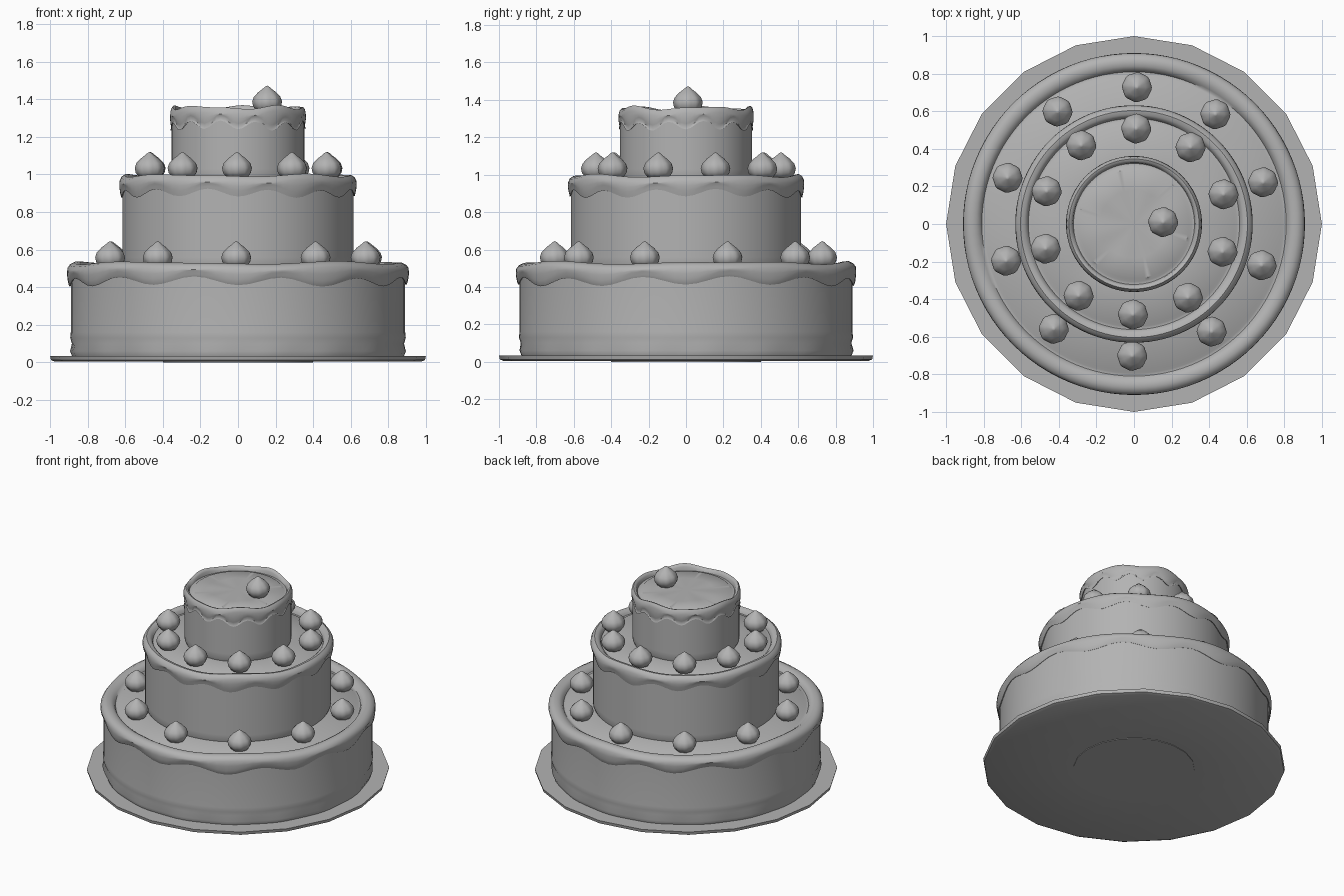
import bpy, bmesh
from math import sin, cos, pi, tau, radians

if "Cube" in bpy.data.objects:
    bpy.data.objects.remove(bpy.data.objects["Cube"])

grey = bpy.data.materials.new("plain grey")
grey.use_nodes = True
COLOUR = (0.45, 0.45, 0.45, 1)
grey.diffuse_color = COLOUR
grey.node_tree.nodes["Principled BSDF"].inputs["Base Color"].default_value = COLOUR


def lathe(name, profile, segs, location=(0, 0, 0), sharp=40):
    """Spin profile(angle), a list of (radius, height), around z."""
    bm = bmesh.new()
    rings = []
    for i in range(segs):
        a = pi / 2 + tau * i / segs
        rings.append([bm.verts.new((r * cos(a), r * sin(a), z)) for r, z in profile(a)])
    for i in range(segs):
        a, b = rings[i], rings[(i + 1) % segs]
        for j in range(len(a) - 1):
            bm.faces.new((a[j], b[j], b[j + 1], a[j + 1]))
    bmesh.ops.remove_doubles(bm, verts=bm.verts, dist=1e-5)
    bmesh.ops.recalc_face_normals(bm, faces=bm.faces)
    mesh = bpy.data.meshes.new(name)
    bm.to_mesh(mesh)
    bm.free()
    mesh.materials.append(grey)
    obj = bpy.data.objects.new(name, mesh)
    obj.location = location
    bpy.context.collection.objects.link(obj)
    bpy.ops.object.select_all(action="DESELECT")
    obj.select_set(True)
    bpy.context.view_layer.objects.active = obj
    bpy.ops.object.shade_smooth_by_angle(angle=radians(sharp))
    return obj


# Serving board with a shallow foot disc
lathe("board", lambda a: [(0, 0), (0.4, 0), (0.4, 0.004), (0.975, 0.004), (0.995, 0.012),
                          (1, 0.034), (0.88, 0.034), (0, 0.034)], 20, sharp=30)


def sponge(name, radius, bottom, top, ripple):
    def profile(a):
        wob = ripple * (0.5 + 0.5 * sin(17 * a))
        return [(radius - 0.012 + wob, bottom), (radius + wob, bottom + 0.03),
                (radius - ripple, bottom + 0.07), (radius + ripple * 0.5, bottom + 0.1),
                (radius, bottom + 0.13), (radius, top)]
    lathe(name, profile, 96)


def icing(name, radius, wall, drip, top, wave, rim, waves, uneven):
    """Overhanging cap: wavy skirt, rounded rim, groove, then a flat top."""
    def profile(a):
        low = drip + wave * cos(waves * (a + pi / 2) + pi) + 0.25 * wave * sin(3 * a + 1)
        high = top + uneven * sin(5 * a) + 0.6 * uneven * cos(8 * a + 1)
        mid = low + 0.5 * (high - low)
        flat = top - 0.02
        return [(wall - 0.01, low + 0.008), (wall + 0.006, low), (radius - 0.008, low + 0.012),
                (radius - 0.004, low + 0.03), (radius, mid), (radius - 0.002, high - 0.03),
                (radius - rim * 0.15, high - 0.012), (radius - rim * 0.4, high),
                (radius - rim * 0.7, high - 0.004), (radius - rim * 0.9, high - 0.016),
                (radius - rim, flat - 0.012), (radius - rim - 0.015, flat - 0.012),
                (radius - rim - 0.03, flat), (radius * 0.5, flat + 0.003 * sin(6 * a)), (0, flat)]
    lathe(name, profile, 96)


# Three tiers
sponge("bottom_sponge", 0.89, 0.03, 0.48, 0.006)
icing("bottom_icing", 0.91, 0.89, 0.43, 0.53, 0.022, 0.1, 12, 0.006)
sponge("middle_sponge", 0.615, 0.49, 0.95, 0)
icing("middle_icing", 0.632, 0.615, 0.9, 0.995, 0.02, 0.07, 12, 0.006)
sponge("top_sponge", 0.353, 0.96, 1.32, 0)
icing("top_icing", 0.362, 0.353, 1.26, 1.357, 0.022, 0.04, 12, 0.008)


def dollop(name, x, y, z):
    """Ribbed cream drop with a twisted peak."""
    shape = [(0, 0), (0.055, 0), (0.072, 0.025), (0.077, 0.05), (0.069, 0.075),
             (0.047, 0.1), (0.026, 0.116), (0.01, 0.13), (0, 0.135)]

    def profile(a):
        return [(r * (1 + 0.07 * (abs(cos(4 * a + 6 * h)) - 0.5) * (1 if h < 0.1 else 0.3)), h)
                for r, h in shape]
    lathe(name, profile, 32, (x, y, z), 60)


# Cream drops around both ledges and one on the summit
for level, radius, height in (("bottom", 0.715, 0.51), ("middle", 0.495, 0.985)):
    for i in range(10):
        a = radians(89 + 36 * i)
        dollop(f"{level}_cream_drop_{i + 1}", 0.003 + radius * cos(a), 0.013 + radius * sin(a), height)
dollop("summit_cream_drop", 0.155, 0.01, 1.338)
